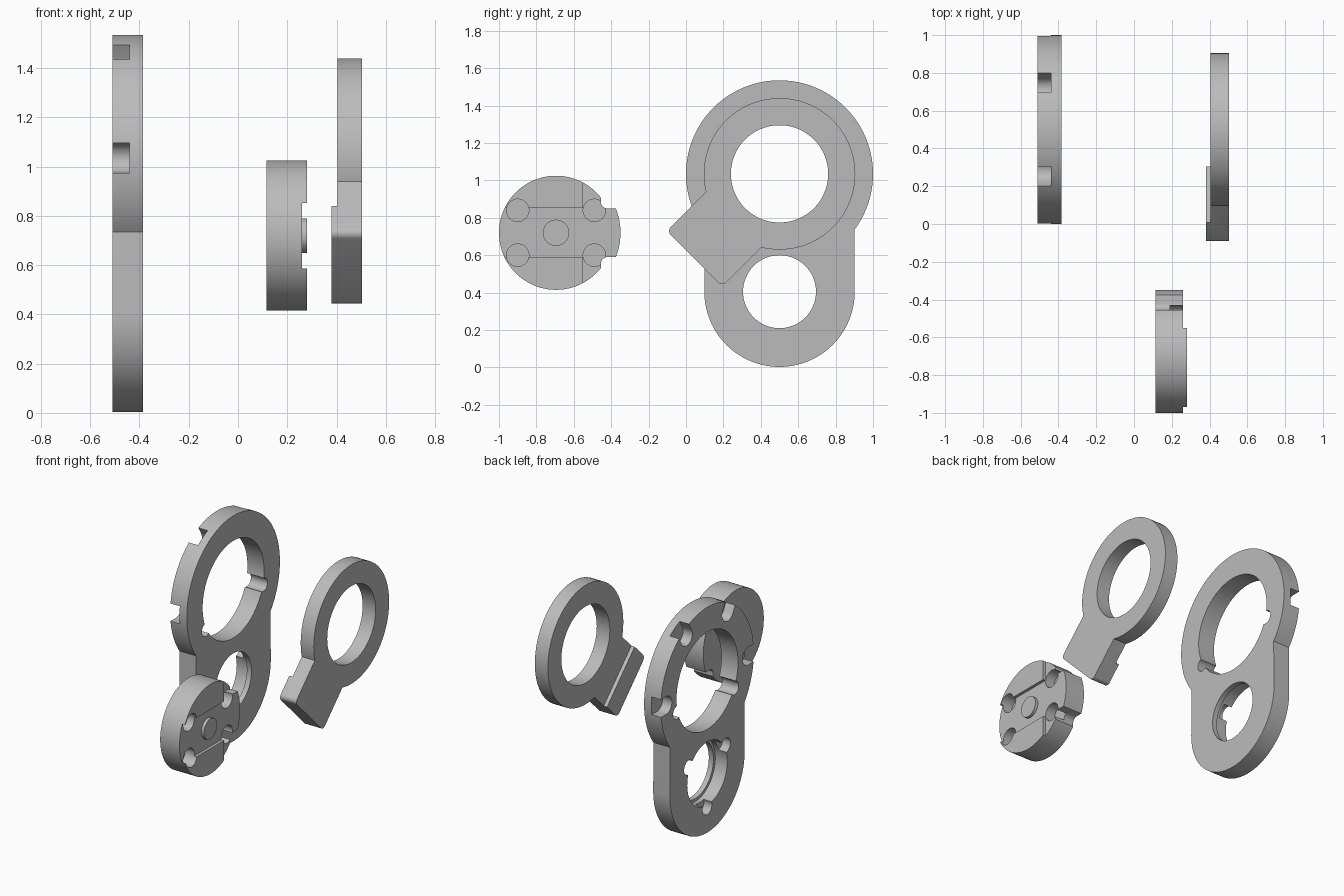
import bpy, bmesh, math
from math import cos, sin, radians, asin, acos, degrees

if "Cube" in bpy.data.objects:
    bpy.data.objects.remove(bpy.data.objects["Cube"])

grey = bpy.data.materials.new("light_grey")
grey.diffuse_color = (0.5, 0.5, 0.5, 1)
grey.use_nodes = True
grey.node_tree.nodes["Principled BSDF"].inputs["Base Color"].default_value = grey.diffuse_color


def arc(cy, cz, r, a0, a1, n=48):
    """Points on an arc in the y-z plane, angles in degrees."""
    return [(cy + r * cos(radians(a0 + (a1 - a0) * i / n)),
             cz + r * sin(radians(a0 + (a1 - a0) * i / n))) for i in range(n + 1)]


def circle(cy, cz, r, n=96):
    return arc(cy, cz, r, 0, 360, n)[:-1]


def prism(name, pts, x0, x1):
    """Extrude a y-z profile from x0 to x1."""
    bm = bmesh.new()
    f = bm.faces.new([bm.verts.new((x0, y, z)) for y, z in pts])
    top = bmesh.ops.extrude_face_region(bm, geom=[f])["geom"]
    bmesh.ops.translate(bm, vec=(x1 - x0, 0, 0),
                        verts=[v for v in top if isinstance(v, bmesh.types.BMVert)])
    bmesh.ops.recalc_face_normals(bm, faces=bm.faces)
    me = bpy.data.meshes.new(name)
    bm.to_mesh(me)
    bm.free()
    me.materials.append(grey)
    ob = bpy.data.objects.new(name, me)
    bpy.context.collection.objects.link(ob)
    return ob


def combine(ob, pts, x0, x1, op="DIFFERENCE"):
    """Cut or join a prism, then discard the helper."""
    tool = prism("tool", pts, x0, x1)
    m = ob.modifiers.new("bool", "BOOLEAN")
    m.operation, m.solver, m.object = op, "EXACT", tool
    bpy.ops.object.select_all(action="DESELECT")
    bpy.context.view_layer.objects.active = ob
    ob.select_set(True)
    bpy.ops.object.modifier_apply(modifier=m.name)
    bpy.data.objects.remove(tool)


def slot(cy, cz, angle, r0, r1, w):
    """Radial slot with a rounded inner end at distance r0."""
    c, s = cos(radians(angle)), sin(radians(angle))
    local = arc(r0, 0, w, 90, 270, 20) + [(r1, -w), (r1, w)]
    return [(cy + u * c - v * s, cz + u * s + v * c) for u, v in local]


def rect(y0, z0, y1, z1):
    return [(y0, z0), (y1, z0), (y1, z1), (y0, z1)]


def finish(ob):
    bpy.ops.object.select_all(action="DESELECT")
    bpy.context.view_layer.objects.active = ob
    ob.select_set(True)
    bpy.ops.object.shade_smooth_by_angle(angle=radians(30))


Y, Z, ZL = 0.5, 1.035, 0.405      # ring centre and lower hole height

# Housing plate: large ring over a smaller rounded end
plate = prism("housing_plate", arc(Y, Z, 0.5, -36.87, 216.87, 96)
              + arc(Y, ZL, 0.402, 180, 360, 64), -0.51, -0.385)
combine(plate, circle(Y, Z, 0.33), -0.6, -0.3)
# Through notches on the inside of the large hole
for a in (-16, 209):
    combine(plate, circle(Y + 0.335 * cos(radians(a)), Z + 0.335 * sin(radians(a)), 0.045, 32), -0.6, -0.3)
# Rim notches on the back face
for a in (0, 60, 120, 180):
    combine(plate, slot(Y, Z, a, 0.44, 0.6, 0.06), -0.6, -0.44)
# Lower hole with counterbore and three pockets
combine(plate, circle(Y, ZL, 0.195), -0.6, -0.3)
combine(plate, circle(Y, ZL, 0.215), -0.6, -0.42)
for a in (30, 150, 270):
    combine(plate, circle(Y + 0.23 * cos(radians(a)), ZL + 0.23 * sin(radians(a)), 0.05, 32), -0.6, -0.45)
finish(plate)


def arm(u0, u1, w=0.21, r=0.03):
    """Diagonal arm outline with two rounded tip corners."""
    local = ([(u0, -w)] + arc(u1 - r, -w + r, r, -90, 0, 8)
             + arc(u1 - r, w - r, r, 0, 90, 8) + [(u0, w)])
    c, s = cos(radians(225)), sin(radians(225))
    return [(Y + u * c - v * s, Z + u * s + v * c) for u, v in local]


# Lever: ring, arm and thicker arm tip
lever = prism("lever", circle(Y, Z, 0.405), 0.405, 0.503)
combine(lever, arm(0.3, 0.642), 0.405, 0.503, "UNION")
combine(lever, arm(0.485, 0.642), 0.38, 0.45, "UNION")
combine(lever, circle(Y, Z, 0.26), 0.3, 0.6)
finish(lever)

# Hub: disc with a side tab and filleted corners
HY, HZ, R, RT = -0.695, 0.72, 0.305, 0.345
a_disc, a_tab = degrees(acos(0.24 / R)), degrees(asin(0.13 / RT))
outline = (arc(HY, HZ, R, a_disc, 360 - a_disc, 80)
           + arc(HY + 0.275, HZ - 0.165, 0.035, 180, 90, 8)
           + arc(HY, HZ, RT, -a_tab, a_tab, 20)
           + arc(HY + 0.275, HZ + 0.165, 0.035, 270, 180, 8))
hub = prism("hub", outline, 0.115, 0.28)
# Lowered tab side, shallow band, centre boss
combine(hub, rect(-0.55, 0.3, -0.2, 1.2), 0.26, 0.4)
combine(hub, rect(-1.2, HZ - 0.133, -0.5, HZ + 0.133), 0.26, 0.4)
combine(hub, circle(HY, HZ, 0.07, 48), 0.22, 0.28, "UNION")
# Four round pockets
for y in (-0.9, -0.49):
    for s in (-1, 1):
        combine(hub, circle(y, HZ + s * 0.12, 0.06, 40), 0.19, 0.4)
finish(hub)
